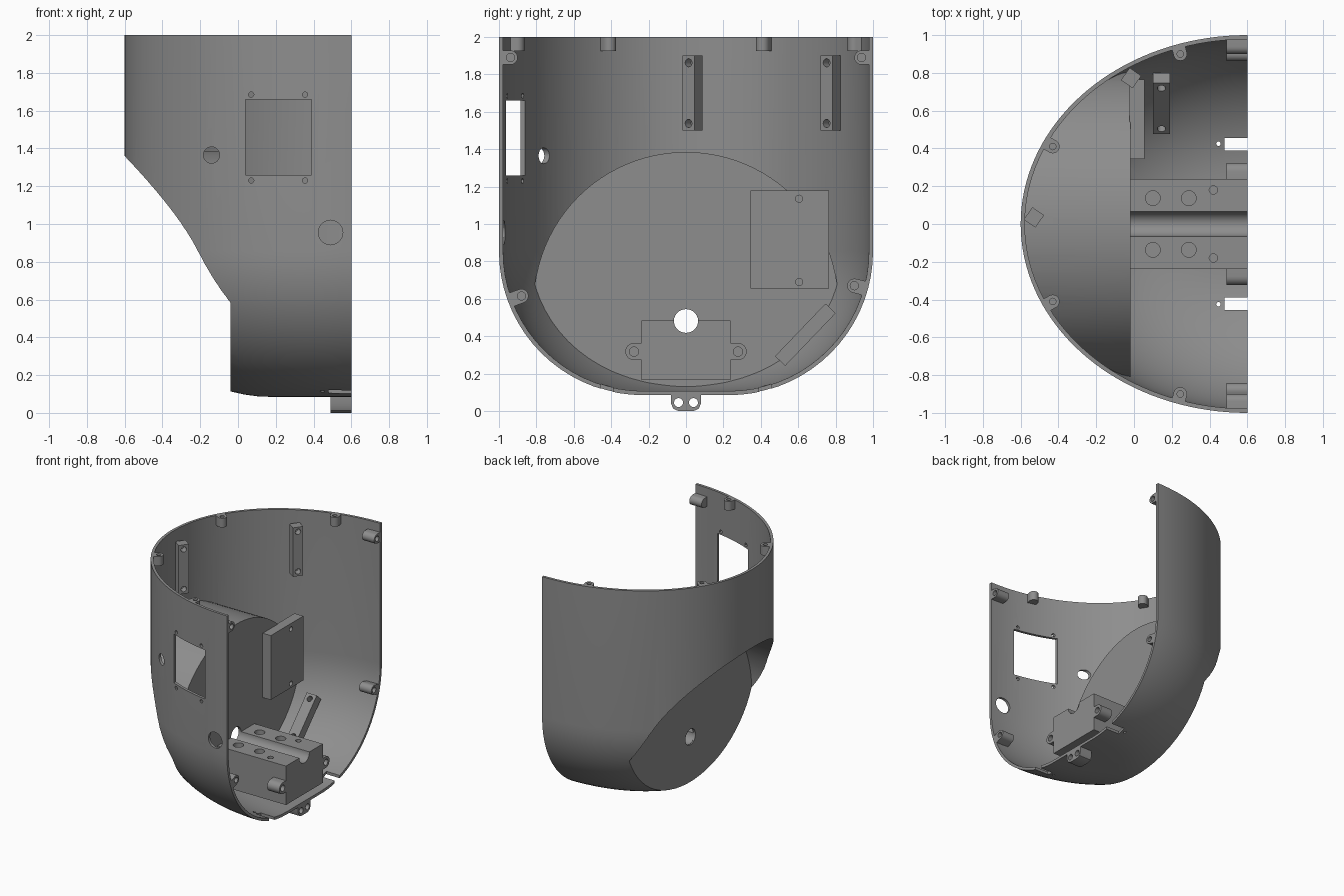
import bpy, bmesh, math
from mathutils import Vector, Matrix

if "Cube" in bpy.data.objects:
    bpy.data.objects.remove(bpy.data.objects["Cube"])

grey = bpy.data.materials.new("plastic_grey")
grey.diffuse_color = (0.27, 0.27, 0.27, 1)
grey.use_nodes = True
grey.node_tree.nodes["Principled BSDF"].inputs["Base Color"].default_value = grey.diffuse_color


def finish(name, bm):
    bmesh.ops.recalc_face_normals(bm, faces=bm.faces)
    me = bpy.data.meshes.new(name)
    bm.to_mesh(me)
    bm.free()
    me.materials.append(grey)
    ob = bpy.data.objects.new(name, me)
    bpy.context.collection.objects.link(ob)
    return ob


def prism(name, pts, axis, lo, hi):
    """Extrude a 2D outline along x (y,z), y (x,z) or z (x,y)."""
    put = {'x': lambda a, b, h: (h, a, b), 'y': lambda a, b, h: (a, h, b),
           'z': lambda a, b, h: (a, b, h)}[axis]
    bm = bmesh.new()
    low = [bm.verts.new(put(a, b, lo)) for a, b in pts]
    top = [bm.verts.new(put(a, b, hi)) for a, b in pts]
    n = len(pts)
    bm.faces.new(low)
    bm.faces.new(top)
    for i in range(n):
        bm.faces.new((low[i], low[(i + 1) % n], top[(i + 1) % n], top[i]))
    return finish(name, bm)


def rect(a0, a1, b0, b1):
    return [(a0, b0), (a1, b0), (a1, b1), (a0, b1)]


def circle(a, b, r, n=24):
    return [(a + r * math.cos(2 * math.pi * i / n), b + r * math.sin(2 * math.pi * i / n)) for i in range(n)]


def hole(a, b, r, axis, lo, hi, n=24):
    return prism("cutter", circle(a, b, r, n), axis, lo, hi)


def boolean(ob, tools, op='DIFFERENCE'):
    for t in tools:
        m = ob.modifiers.new("cut", 'BOOLEAN')
        m.object, m.operation, m.solver = t, op, 'EXACT'
        bpy.context.view_layer.objects.active = ob
        bpy.ops.object.modifier_apply(modifier=m.name)
        bpy.data.objects.remove(t)
    return ob


def bowl(name, wall, top, overrun):
    """Half-elliptic tub with a rounded floor, inset by the wall thickness."""
    r, base, n, rings = 0.77, 0.085, 72, 18
    levels = [(wall, top)]
    for k in range(rings + 1):
        p = math.pi / 2 * k / rings
        levels.append((r - (r - wall) * math.cos(p), base + r - (r - wall) * math.sin(p)))
    bm = bmesh.new()
    loops = []
    for d, z in levels:
        loop = []
        for i in range(n + 1):
            t = math.pi / 2 + math.pi * i / n
            c, s = math.cos(t), math.sin(t)
            nrm = Vector((c / 1.2, s)).normalized()
            loop.append((0.6 + 1.2 * c - nrm.x * d, s - nrm.y * d, z))
        if overrun:
            loop = [(0.7, loop[0][1], z)] + loop + [(0.7, loop[-1][1], z)]
        loops.append([bm.verts.new(v) for v in loop])
    for a, b in zip(loops, loops[1:]):
        for i in range(len(a)):
            j = (i + 1) % len(a)
            bm.faces.new((a[i], a[j], b[j], b[i]))
    bm.faces.new(loops[0])
    bm.faces.new(loops[-1])
    return finish(name, bm)


# Shell: tub with a round pocket sunk into its curved side
shell = bowl("shell", 0.0, 2.0, False)
boolean(shell, [hole(0, 0.57, 0.79, 'x', -1, -0.04, 96)])
inside = bowl("inside", 0.022, 2.1, True)
boolean(inside, [hole(0, 0.57, 0.815, 'x', -1, -0.018, 96)])
boolean(shell, [inside])

# Openings: window, its screw holes, round ports, shaft hole, floor slots
cutters = [prism("cutter", rect(0.04, 0.39, 1.26, 1.66), 'y', -1.1, -0.7),
           hole(-0.14, 1.365, 0.043, 'y', -1.1, -0.6),
           hole(0.49, 0.955, 0.065, 'y', -1.1, -0.8),
           hole(0, 0.48, 0.065, 'x', -0.1, 0.1)]
cutters += [hole(x, z, 0.014, 'y', -1.1, -0.8, 12) for x in (0.07, 0.355) for z in (1.23, 1.685)]
for s in (-1, 1):
    cutters.append(prism("cutter", rect(0.48, 0.7, *sorted((s * 0.39, s * 0.455))), 'z', -0.1, 0.25))
    cutters.append(hole(0.447, s * 0.425, 0.012, 'z', -0.1, 0.25, 12))
boolean(shell, cutters)


# Screw bosses: D-shaped posts running back to the wall
def boss(name, axis, a, b, deg, reach, lo, hi, r=0.038, hr=0.022):
    t = math.radians(deg)
    u, v = Vector((math.cos(t), math.sin(t))), Vector((-math.sin(t), math.cos(t)))
    c = Vector((a, b))
    pts = [c + u * reach - v * r, c + u * reach + v * r]
    for i in range(13):
        p = math.pi * i / 12
        pts.append(c + v * r * math.cos(p) - u * r * math.sin(p))
    ob = prism(name, [tuple(p) for p in pts], axis, lo, hi)
    return boolean(ob, [hole(a, b, hr, axis, lo + 0.01, hi + 0.1, 20)])


for s, side in ((-1, "front"), (1, "back")):
    boss(side + "_rim_boss_outer", 'z', -0.43, s * 0.41, s * 150, 0.04, 1.925, 2.0, 0.036, 0.017)
    boss(side + "_rim_boss_inner", 'z', 0.245, s * 0.9, s * 105, 0.04, 1.925, 2.0, 0.036, 0.017)
    boss(side + "_upper_boss", 'x', s * 0.938, 1.89, 0 if s > 0 else 180, 0.045, 0.49, 0.6)
    boss(side + "_motor_ear", 'x', s * 0.278, 0.318, 180 if s > 0 else 0, 0.045, 0.49, 0.6, 0.046, 0.025)
boss("front_lower_boss", 'x', -0.88, 0.615, 200, 0.06, 0.49, 0.6)
boss("back_lower_boss", 'x', 0.9, 0.67, -14, 0.06, 0.49, 0.6)

# Motor block with a shaft groove and screw holes
block = prism("motor_block", rect(-0.238, 0.238, 0.165, 0.483), 'x', -0.03, 0.6)
cutters = [hole(0, 0.483, 0.065, 'x', -0.1, 0.7, 32)]
for s in (-1, 1):
    cutters += [hole(x, s * 0.137, 0.039, 'z', 0.3, 0.6) for x in (0.1, 0.29)]
    cutters.append(hole(0.42, s * 0.18, 0.022, 'z', 0.3, 0.6))
boolean(block, cutters)

# Mounting plate on the pocket wall
plate = prism("mounting_plate", rect(0.345, 0.765, 0.655, 1.18), 'x', -0.025, 0.055)
boolean(plate, [hole(0.605, z, 0.019, 'x', -0.01, 0.1, 20) for z in (0.69, 1.135)])


# Drilled bars: built upright with holes on the local +x face, then placed
def bar(name, depth, width, length, span, matrix):
    ob = prism(name, rect(-depth / 2, depth / 2, -width / 2, width / 2), 'z', -length / 2, length / 2)
    boolean(ob, [hole(0, z, 0.022, 'x', -depth / 2 + 0.02, depth, 20) for z in (-span, span)])
    ob.data.transform(matrix)


for name, x, y in (("left_bar", -0.53, 0.035), ("back_bar", -0.015, 0.773)):
    bar(name, 0.075, 0.08, 0.4, 0.162,
        Matrix.Translation((x, y, 1.7)) @ Matrix.Rotation(math.radians(-35), 4, 'Z'))
out, along = Vector((0, -0.72, 0.69)).normalized(), Vector((0, 0.69, 0.72)).normalized()
tilt = Matrix((out, along.cross(out), along)).transposed().to_4x4()
bar("floor_bar", 0.075, 0.09, 0.39, 0.155, Matrix.Translation((0.145, 0.638, 0.408)) @ tilt)

# Hinge tab under the floor
tab_pts = [(-0.08, 0.095), (-0.08, 0.04), (-0.068, 0.012), (-0.04, 0),
           (0.04, 0), (0.068, 0.012), (0.08, 0.04), (0.08, 0.095)]
tab = prism("hinge_tab", tab_pts, 'x', 0.49, 0.6)
boolean(tab, [hole(y, 0.045, 0.024, 'x', 0.4, 0.7) for y in (-0.04, 0.04)])

# Smooth curved faces, keep edges sharp
for ob in bpy.context.scene.objects:
    ob.select_set(True)
    bpy.context.view_layer.objects.active = ob
bpy.ops.object.shade_smooth_by_angle(angle=math.radians(30))
